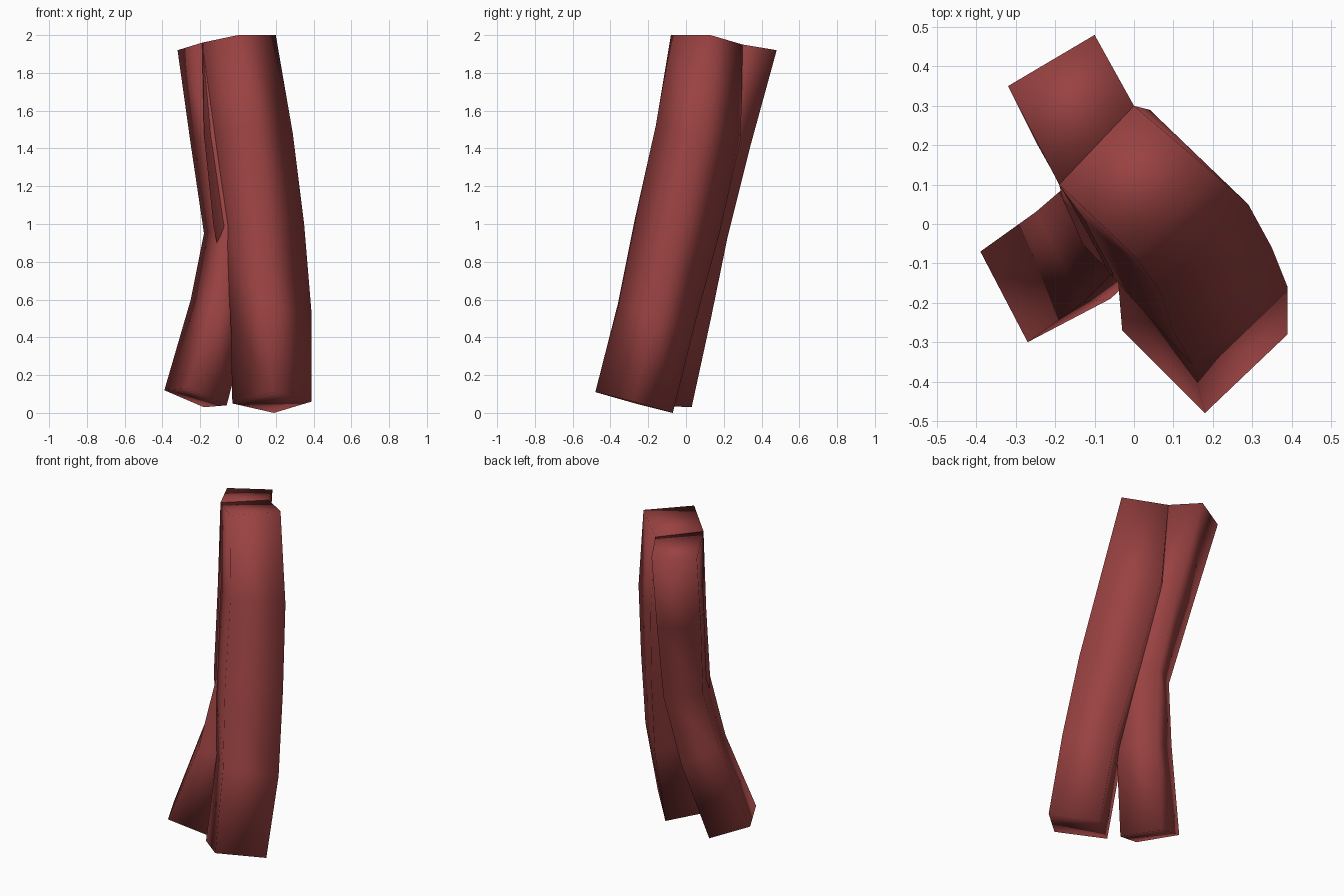
import bpy
import bmesh

default_cube = bpy.data.objects.get("Cube")
if default_cube:
    bpy.data.objects.remove(default_cube, do_unlink=True)

# One flat red for the whole model
red = bpy.data.materials.new("dull_red")
red.use_nodes = True
colour = (0.32, 0.054, 0.053, 1)
red.diffuse_color = colour
red.node_tree.nodes["Principled BSDF"].inputs["Base Color"].default_value = colour


def square_tube(name, rings):
    """Loft four-cornered rings (left, front, right, back) into a capped tube."""
    bm = bmesh.new()
    loops = [[bm.verts.new(corner) for corner in ring] for ring in rings]
    for upper, lower in zip(loops, loops[1:]):
        for i in range(len(upper)):
            j = (i + 1) % len(upper)
            bm.faces.new((upper[i], lower[i], lower[j], upper[j]))
    bm.faces.new(loops[0])
    bm.faces.new(reversed(loops[-1]))
    bmesh.ops.recalc_face_normals(bm, faces=bm.faces[:])
    for face in bm.faces:
        face.smooth = True
    mesh = bpy.data.meshes.new(name)
    bm.to_mesh(mesh)
    bm.free()
    mesh.materials.append(red)
    part = bpy.data.objects.new(name, mesh)
    bpy.context.collection.objects.link(part)
    return part


# Seam shared by both prongs at the joined top end
seam_front = (-.19, .1, 1.96)
seam_back = (0, .3, 1.95)

# Front prong, curving forward and to the left
square_tube("front_prong", [
    [seam_front, (0, -.08, 2), (.2, .13, 2), seam_back],
    [(-.18, .06, 1.47), (.06, -.16, 1.52), (.29, .05, 1.48), (.04, .29, 1.45)],
    [(-.13, -.05, .99), (.1, -.27, 1.03), (.35, -.06, 1), (.11, .18, .96)],
    [(-.04, -.15, .54), (.15, -.36, .58), (.39, -.16, .52), (.18, .05, .48)],
    [(-.03, -.27, .05), (.18, -.48, .11), (.39, -.28, .06), (.19, -.07, 0)],
])

# Rear prong, running beside the front one and then splaying to the right
square_tube("rear_prong", [
    [(-.32, .35, 1.92), seam_front, seam_back, (-.1, .48, 1.92)],
    [(-.25, .21, 1.42), (-.13, 0, 1.47), (.08, .15, 1.45), (-.04, .34, 1.41)],
    [(-.18, .09, .95), (-.06, -.13, .99), (.14, 0, .96), (0, .22, .93)],
    [(-.25, .03, .6), (-.13, -.2, .57), (.06, -.08, .5), (-.06, .13, .49)],
    [(-.39, -.07, .12), (-.27, -.3, .13), (-.06, -.19, .04), (-.18, .03, .03)],
])
